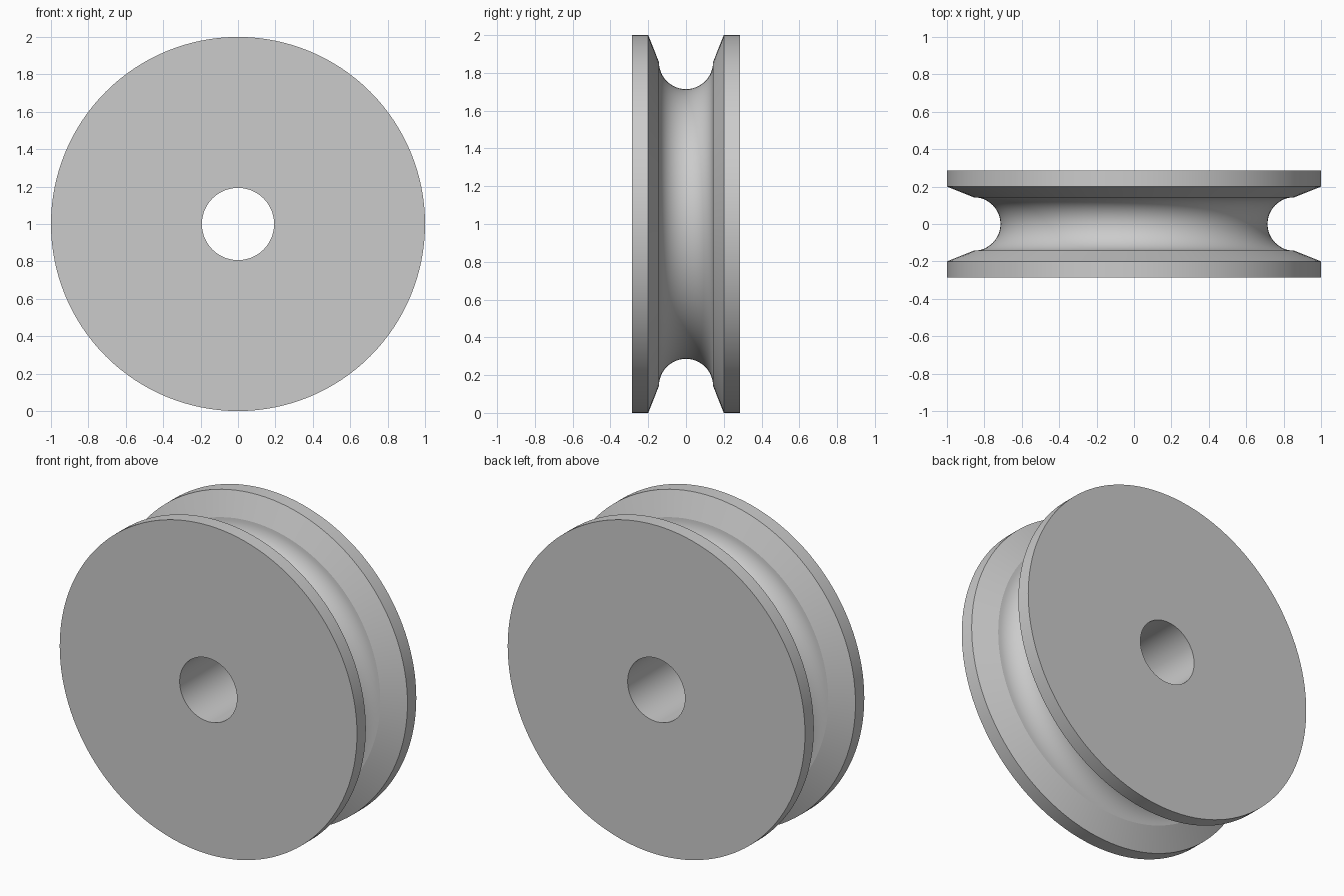
import bpy, bmesh, math

if "Cube" in bpy.data.objects:
    bpy.data.objects.remove(bpy.data.objects["Cube"])

SEGMENTS = 128
HALF_WIDTH, RIM_EDGE = 0.285, 0.2
BORE, RIM = 0.193, 1.0
GROOVE, GROOVE_CENTRE = 0.143, 0.857

# Closed cross-section as (radius, y): bore, front face, rim, rope groove, rim, back face
profile = [(BORE, -HALF_WIDTH), (RIM, -HALF_WIDTH), (RIM, -RIM_EDGE)]
for i in range(25):
    a = math.pi * i / 24
    profile.append((GROOVE_CENTRE - GROOVE * math.sin(a), -GROOVE * math.cos(a)))
profile += [(RIM, RIM_EDGE), (RIM, HALF_WIDTH), (BORE, HALF_WIDTH)]

# Revolve the section around the y axis
bm = bmesh.new()
rings = []
for s in range(SEGMENTS):
    t = 2 * math.pi * s / SEGMENTS
    rings.append([bm.verts.new((r * math.cos(t), y, 1 + r * math.sin(t))) for r, y in profile])
n = len(profile)
for s in range(SEGMENTS):
    a, b = rings[s], rings[(s + 1) % SEGMENTS]
    for i in range(n):
        j = (i + 1) % n
        bm.faces.new((a[i], a[j], b[j], b[i]))
bmesh.ops.recalc_face_normals(bm, faces=bm.faces)
mesh = bpy.data.meshes.new("pulley_wheel")
bm.to_mesh(mesh)
bm.free()

wheel = bpy.data.objects.new("pulley_wheel", mesh)
bpy.context.collection.objects.link(wheel)

# Plain grey finish
grey = bpy.data.materials.new("grey")
grey.diffuse_color = (0.6, 0.6, 0.6, 1)
grey.use_nodes = True
grey.node_tree.nodes["Principled BSDF"].inputs["Base Color"].default_value = grey.diffuse_color
mesh.materials.append(grey)

# Smooth curves, crisp rim and groove edges
bpy.context.view_layer.objects.active = wheel
wheel.select_set(True)
bpy.ops.object.shade_smooth_by_angle(angle=math.radians(15))
